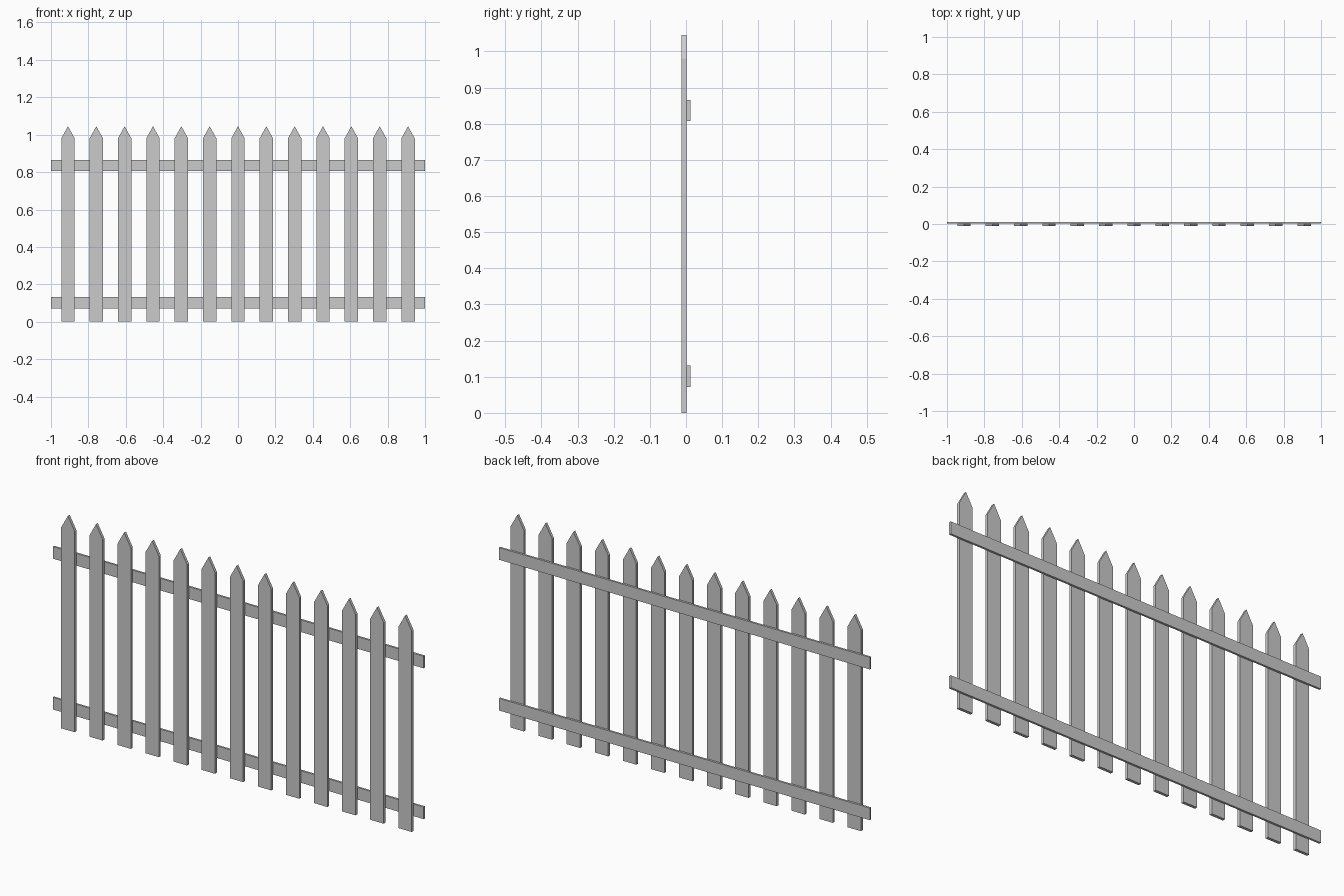
import bpy, bmesh

if "Cube" in bpy.data.objects:
    bpy.data.objects.remove(bpy.data.objects["Cube"])


def extrude_xz(name, profile, y0, y1):
    """Solid made from an x-z outline extruded between two y values."""
    bm = bmesh.new()
    face = bm.faces.new([bm.verts.new((x, y0, z)) for x, z in profile])
    ext = bmesh.ops.extrude_face_region(bm, geom=[face])
    verts = [g for g in ext["geom"] if isinstance(g, bmesh.types.BMVert)]
    bmesh.ops.translate(bm, verts=verts, vec=(0, y1 - y0, 0))
    bmesh.ops.recalc_face_normals(bm, faces=bm.faces)
    mesh = bpy.data.meshes.new(name)
    bm.to_mesh(mesh)
    bm.free()
    obj = bpy.data.objects.new(name, mesh)
    bpy.context.collection.objects.link(obj)
    return obj


FRONT, JOIN, BACK = -0.012, 0.002, 0.012
COUNT, SPACING = 13, 0.1515
HALF_W, SHOULDER, TIP = 0.036, 0.98, 1.045

# Pointed pickets
outline = [(-HALF_W, 0), (HALF_W, 0), (HALF_W, SHOULDER),
           (0, TIP), (-HALF_W, SHOULDER)]
for i in range(COUNT):
    picket = extrude_xz(f"picket_{i + 1}", outline, FRONT, JOIN)
    picket.location.x = (i - COUNT // 2) * SPACING

# Horizontal rails behind the pickets
for name, z0, z1 in (("lower_rail", 0.072, 0.131), ("upper_rail", 0.807, 0.866)):
    extrude_xz(name, [(-1, z0), (1, z0), (1, z1), (-1, z1)], JOIN, BACK)
